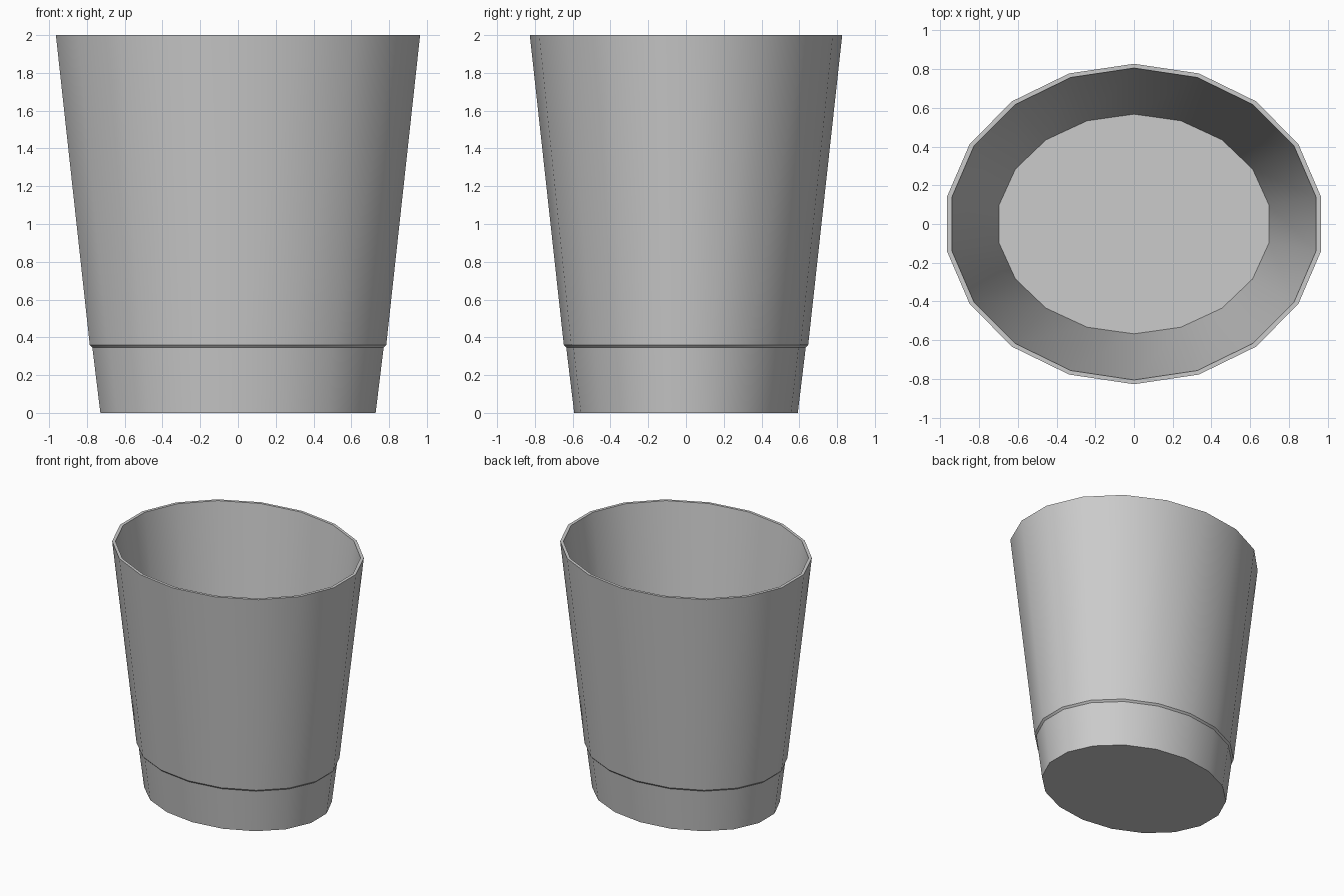
import bpy, bmesh, math

if "Cube" in bpy.data.objects:
    bpy.data.objects.remove(bpy.data.objects["Cube"])

SIDES = 18

# Wall profile: (x radius, y radius, z), from outer base up, over the rim, down to the inner floor
PROFILE = [
    (0.740, 0.592, 0.0),
    (0.783, 0.634, 0.346),   # top of the recessed foot
    (0.797, 0.647, 0.36),    # small ledge
    (0.979, 0.827, 2.0),     # outer rim
    (0.954, 0.805, 2.0),     # inner rim
    (0.707, 0.567, 0.03),    # inner floor
]


def add_ring(bm, rx, ry, z):
    step = 2 * math.pi / SIDES
    return [bm.verts.new((-rx * math.sin(i * step), ry * math.cos(i * step), z))
            for i in range(SIDES)]


# Oval tapered cup: rings bridged into walls, closed by outer base and inner floor
bm = bmesh.new()
rings = [add_ring(bm, *p) for p in PROFILE]
for a, b in zip(rings, rings[1:]):
    for i in range(SIDES):
        j = (i + 1) % SIDES
        bm.faces.new((a[i], a[j], b[j], b[i]))
bm.faces.new(rings[0][::-1])
bm.faces.new(rings[-1])
bmesh.ops.recalc_face_normals(bm, faces=bm.faces)

mesh = bpy.data.meshes.new("oval_cup")
bm.to_mesh(mesh)
bm.free()
cup = bpy.data.objects.new("oval_cup", mesh)
bpy.context.collection.objects.link(cup)

# Smooth walls with crisp rim, ledge and base
bpy.context.view_layer.objects.active = cup
cup.select_set(True)
bpy.ops.object.shade_smooth_by_angle(angle=math.radians(30))
